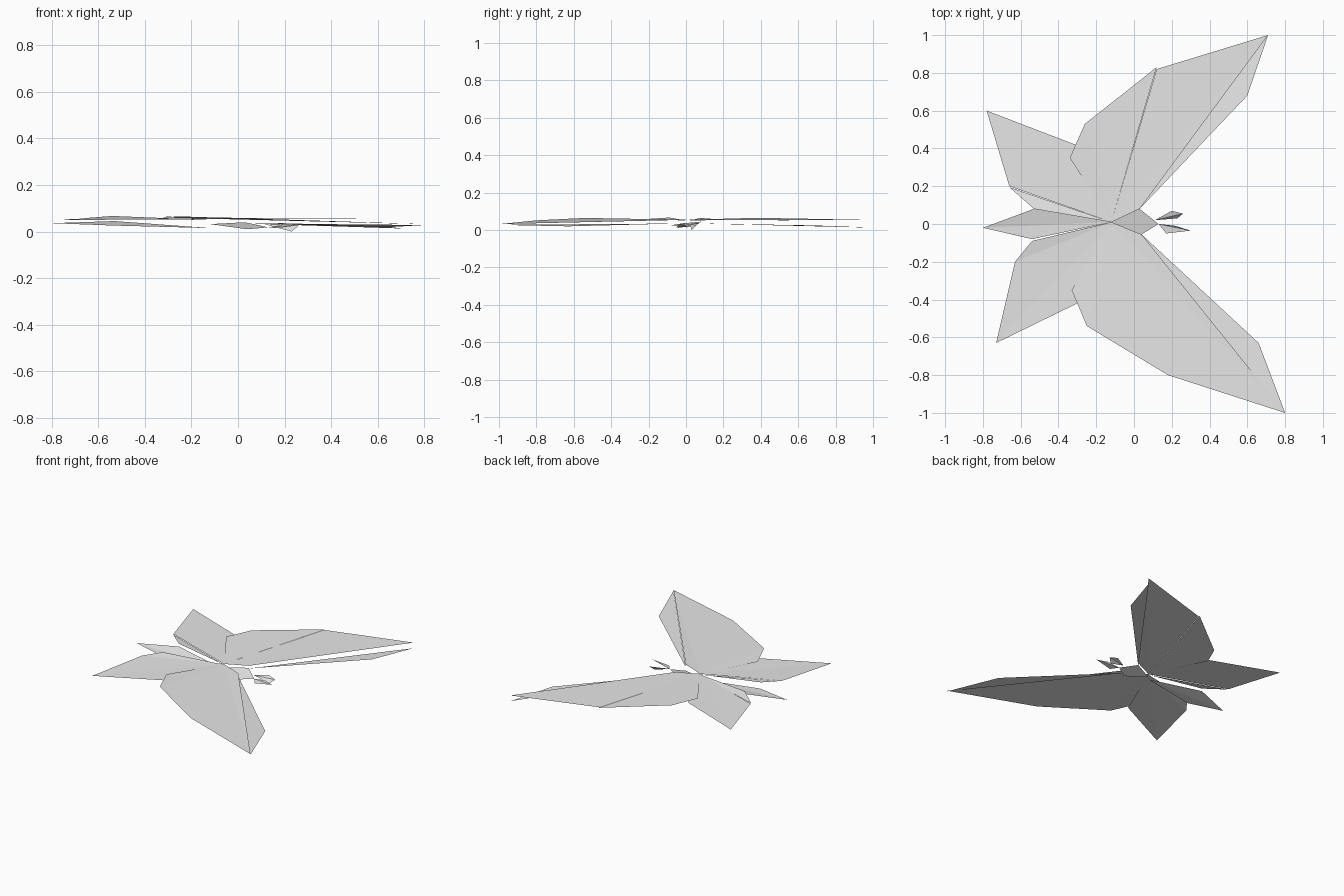
import bpy
import bmesh

paper = bpy.data.materials.new("light grey paper")
paper.diffuse_color = (0.8, 0.8, 0.8, 1.0)


def folded_sheet(name, root, rim):
    """Thin faceted sheet: triangles fanned from the root point along the rim."""
    bm = bmesh.new()
    centre = bm.verts.new(root)
    verts = [bm.verts.new(p) for p in rim]
    for a, b in zip(verts, verts[1:]):
        face = bm.faces.new((centre, a, b))
        face.normal_update()
        if face.normal.z < 0:
            face.normal_flip()
    mesh = bpy.data.meshes.new(name)
    bm.to_mesh(mesh)
    bm.free()
    mesh.materials.append(paper)
    obj = bpy.data.objects.new(name, mesh)
    bpy.context.collection.objects.link(obj)


HUB = (-0.12, 0.01, 0.055)  # where the wings meet

# Large front wings: rear panel and front panel
folded_sheet("left_wing_rear_panel", HUB,
             [(-0.34, 0.35, 0.065), (-0.26, 0.53, 0.063), (0.12, 0.83, 0.057)])
folded_sheet("left_wing_front_panel", HUB,
             [(0.12, 0.82, 0.057), (0.71, 1.0, 0.054), (0.03, 0.08, 0.055)])
folded_sheet("right_wing_rear_panel", HUB,
             [(-0.33, -0.35, 0.061), (-0.25, -0.54, 0.065), (0.18, -0.80, 0.052)])
folded_sheet("right_wing_front_panel", HUB,
             [(0.18, -0.80, 0.052), (0.80, -1.0, 0.032), (0.04, -0.055, 0.055)])

# Leading-edge strips folded beneath the front wings
folded_sheet("left_wing_leading_strip", (0.03, 0.08, 0.035),
             [(0.60, 0.68, 0.025), (0.71, 1.0, 0.013)])
folded_sheet("right_wing_leading_strip", (0.04, -0.055, 0.035),
             [(0.66, -0.63, 0.02), (0.80, -1.0, 0.028)])

# Hind wings with small inner flaps
folded_sheet("left_hind_wing", HUB,
             [(-0.31, 0.42, 0.054), (-0.78, 0.60, 0.052), (-0.66, 0.20, 0.055)])
folded_sheet("left_hind_flap", (-0.12, 0.01, 0.05),
             [(-0.66, 0.195, 0.055), (-0.53, 0.08, 0.065)])
folded_sheet("right_hind_wing", HUB,
             [(-0.30, -0.42, 0.052), (-0.73, -0.63, 0.05), (-0.63, -0.20, 0.06)])
folded_sheet("right_hind_flap", (-0.12, 0.01, 0.05),
             [(-0.63, -0.20, 0.06), (-0.54, -0.09, 0.067)])

# Tail, tilted toward the front
folded_sheet("tail", (-0.12, 0.01, 0.015),
             [(-0.53, 0.08, 0.045), (-0.80, -0.02, 0.036), (-0.54, -0.08, 0.026)])

# Head
folded_sheet("head", (-0.12, 0.01, 0.032),
             [(0.03, 0.08, 0.04), (0.13, 0.0, 0.018), (0.04, -0.055, 0.01)])

# Two small beak pieces
folded_sheet("left_beak_piece", (0.11, 0.02, 0.033),
             [(0.20, 0.07, 0.037), (0.26, 0.055, 0.025), (0.23, 0.03, 0.0)])
folded_sheet("right_beak_piece", (0.13, 0.0, 0.018),
             [(0.22, -0.01, 0.035), (0.30, -0.035, 0.033), (0.17, -0.05, 0.015)])
